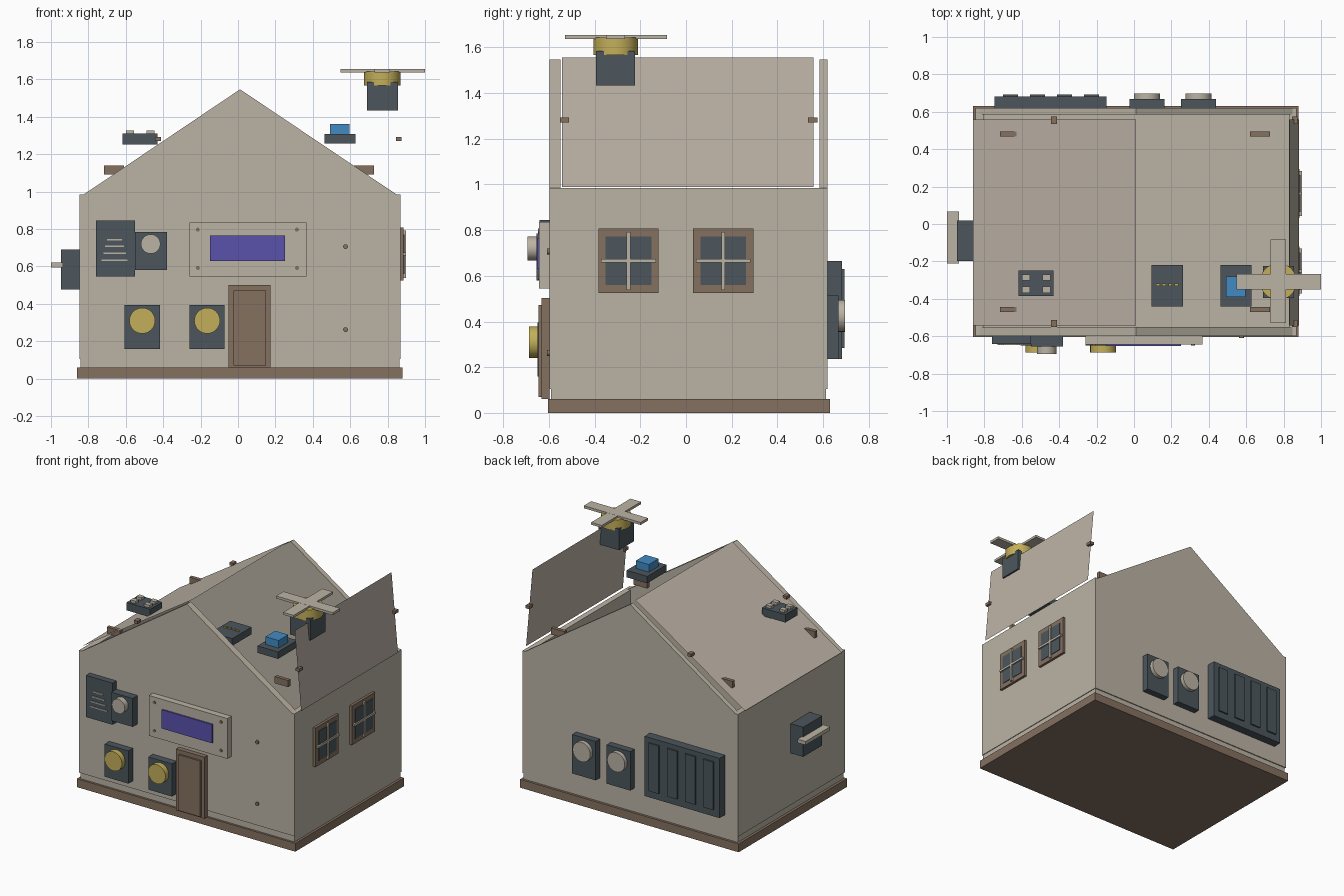
import bpy, bmesh, math
from mathutils import Matrix, Vector

if "Cube" in bpy.data.objects:
    bpy.data.objects.remove(bpy.data.objects["Cube"])


def material(name, rgb):
    m = bpy.data.materials.new(name)
    m.diffuse_color = (*rgb, 1)
    m.use_nodes = True
    m.node_tree.nodes["Principled BSDF"].inputs["Base Color"].default_value = m.diffuse_color
    return m


BEIGE = material("beige", (0.50, 0.455, 0.375))
ROOF = material("warm beige", (0.51, 0.45, 0.385))
BROWN = material("brown", (0.235, 0.165, 0.118))
SLATE = material("slate", (0.072, 0.094, 0.110))
YELLOW = material("yellow", (0.55, 0.43, 0.10))
BLUE = material("blue", (0.055, 0.26, 0.54))
VIOLET = material("violet", (0.10, 0.085, 0.41))


def finish(name, bm, mat):
    bmesh.ops.recalc_face_normals(bm, faces=bm.faces)
    me = bpy.data.meshes.new(name)
    bm.to_mesh(me)
    bm.free()
    me.materials.append(mat)
    ob = bpy.data.objects.new(name, me)
    bpy.context.collection.objects.link(ob)
    return ob


def box(name, mat, x, y, z):
    """Box from three (min, max) ranges."""
    bm = bmesh.new()
    size = [r[1] - r[0] for r in (x, y, z)]
    mid = Vector([(r[0] + r[1]) / 2 for r in (x, y, z)])
    bmesh.ops.create_cube(bm, size=1, matrix=Matrix.Translation(mid) @ Matrix.Diagonal((*size, 1)))
    return finish(name, bm, mat)


def disc(name, mat, centre, r, depth, axis="Y", sides=32):
    bm = bmesh.new()
    rot = Matrix.Rotation(math.pi / 2, 4, "X") if axis == "Y" else Matrix()
    bmesh.ops.create_cone(bm, cap_ends=True, segments=sides, radius1=r, radius2=r, depth=depth,
                          matrix=Matrix.Translation(centre) @ rot)
    return finish(name, bm, mat)


def prism(name, mat, profile, y0, y1):
    """Extrude an xz profile from y0 to y1."""
    bm = bmesh.new()
    f = bm.faces.new([bm.verts.new((x, y0, z)) for x, z in profile])
    r = bmesh.ops.extrude_face_region(bm, geom=[f])
    bmesh.ops.translate(bm, vec=(0, y1 - y0, 0),
                        verts=[v for v in r["geom"] if isinstance(v, bmesh.types.BMVert)])
    return finish(name, bm, mat)


def sheet(name, mat, low, high, y0, y1):
    """Thin roof panel between two xz points."""
    bm = bmesh.new()
    (xa, za), (xb, zb) = low, high
    bm.faces.new([bm.verts.new(p) for p in
                  ((xa, y0, za), (xa, y1, za), (xb, y1, zb), (xb, y0, zb))])
    return finish(name, bm, mat)


# Base, floor and hollow walls
box("base", BROWN, (-0.86, 0.88), (-0.605, 0.63), (0, 0.06))
box("floor", BEIGE, (-0.842, 0.863), (-0.59, 0.613), (0.06, 0.11))
WZ = (0.105, 0.985)
box("front_wall", BEIGE, (-0.848, 0.868), (-0.598, -0.55), WZ)
box("back_wall", BEIGE, (-0.848, 0.868), (0.585, 0.62), WZ)
box("left_wall", BEIGE, (-0.848, -0.805), (-0.55, 0.585), WZ)
box("right_wall", BEIGE, (0.828, 0.868), (-0.55, 0.585), WZ)

# Gables and roof panels, the right one swung open
gable = [(-0.825, 0.985), (0.848, 0.985), (0.011, 1.547)]
prism("front_gable", BEIGE, gable, -0.598, -0.55)
prism("back_gable", BEIGE, gable, 0.585, 0.62)
sheet("left_roof", ROOF, (-0.86, 0.99), (0.011, 1.555), -0.543, 0.558)
sheet("open_right_roof", ROOF, (0.883, 0.99), (0.832, 1.555), -0.543, 0.558)

# Roof clips and braces
for x in (-0.428, 0.86):
    for y in (-0.532, 0.555):
        box("roof_clip", BROWN, (x - 0.015, x + 0.015), (y - 0.02, y + 0.02), (1.272, 1.293))
for s in (-1, 1):
    for y in (-0.457, 0.482):
        x = sorted((s * 0.615 + 0.006, s * 0.722 + 0.006))
        box("roof_brace", BROWN, x, (y - 0.013, y + 0.013), (1.092, 1.14))

# Card reader with curved-wave bars
box("reader", SLATE, (-0.76, -0.55), (-0.642, -0.598), (0.545, 0.845))
for i in range(4):
    w, z = 0.04 + 0.01 * i, 0.744 - 0.037 * i
    box("reader_bar", BEIGE, (-0.66 - w, -0.66 + w), (-0.648, -0.64), (z - 0.004, z + 0.004))

# Round detector beside it
box("detector", SLATE, (-0.55, -0.38), (-0.655, -0.598), (0.58, 0.785))
disc("detector_disc", BEIGE, (-0.467, -0.674, 0.72), 0.052, 0.042)

# Display board
box("display_board", BEIGE, (-0.26, 0.365), (-0.643, -0.598), (0.545, 0.835))
box("display_screen", VIOLET, (-0.15, 0.25), (-0.653, -0.643), (0.63, 0.765))
for x in (-0.215, 0.315):
    for z in (0.592, 0.797):
        disc("display_screw", BROWN, (x, -0.645, z), 0.011, 0.008, sides=12)
for z in (0.262, 0.706):
    disc("wall_screw", BROWN, (0.575, -0.602, z), 0.013, 0.014, sides=12)

# Front sensors with yellow discs
for x in (-0.512, -0.165):
    box("front_sensor", SLATE, (x - 0.094, x + 0.094), (-0.65, -0.598), (0.16, 0.395))
    disc("front_sensor_disc", YELLOW, (x, -0.668, 0.31), 0.069, 0.04)

# Door
box("door_frame", BROWN, (-0.05, 0.175), (-0.632, -0.598), (0.06, 0.502))
box("door_panel", BROWN, (-0.025, 0.15), (-0.645, -0.632), (0.07, 0.472))

# Right windows
for y in (-0.252, 0.163):
    box("window_frame", BROWN, (0.868, 0.886), (y - 0.132, y + 0.132), (0.525, 0.807))
    box("window_pane", SLATE, (0.886, 0.89), (y - 0.1, y + 0.1), (0.56, 0.772))
    box("window_bar_upright", BEIGE, (0.886, 0.899), (y - 0.008, y + 0.008), (0.537, 0.793))
    box("window_bar_across", BEIGE, (0.886, 0.899), (y - 0.12, y + 0.12), (0.658, 0.674))

# Left servo and its arm
box("side_servo", SLATE, (-0.947, -0.848), (-0.197, 0.02), (0.477, 0.69))
box("side_servo_arm", BEIGE, (-1.0, -0.935), (-0.212, 0.068), (0.594, 0.62))

# Back battery case with four cells
box("battery_case", SLATE, (-0.745, -0.148), (0.62, 0.682), (0.235, 0.665))
for x in (-0.66, -0.517, -0.372, -0.227):
    box("battery_cell", SLATE, (x - 0.04, x + 0.04), (0.682, 0.693), (0.285, 0.63))

# Back sensors with pale discs
for x in (0.07, 0.345):
    box("back_sensor", SLATE, (x - 0.094, x + 0.094), (0.62, 0.668), (0.235, 0.515))
    disc("back_sensor_disc", BEIGE, (x, 0.682, 0.425), 0.07, 0.03)

# Keypad module
box("keypad", SLATE, (-0.617, -0.43), (-0.385, -0.248), (1.253, 1.31))
for x in (-0.577, -0.468):
    for y in (-0.352, -0.286):
        box("key", BEIGE, (x - 0.021, x + 0.021), (y - 0.017, y + 0.017), (1.31, 1.328))

# Pin module
box("pin_module", SLATE, (0.093, 0.262), (-0.44, -0.22), (1.253, 1.305))
for x in (0.128, 0.161, 0.194, 0.227):
    box("pin", YELLOW, (x - 0.01, x + 0.01), (-0.331, -0.319), (1.305, 1.314))

# Blue button module
box("button_module", SLATE, (0.463, 0.627), (-0.44, -0.22), (1.257, 1.307))
box("button", BLUE, (0.492, 0.596), (-0.39, -0.28), (1.307, 1.362))

# Fan
box("fan_motor", SLATE, (0.69, 0.855), (-0.395, -0.224), (1.433, 1.585))
disc("fan_hub", YELLOW, (0.772, -0.308, 1.605), 0.098, 0.076, axis="Z")
box("fan_blade_across", BEIGE, (0.548, 1.0), (-0.35, -0.266), (1.637, 1.655))
box("fan_blade_along", BEIGE, (0.73, 0.814), (-0.53, -0.084), (1.6375, 1.6545))

# Smooth the round parts, keeping rims sharp
for ob in bpy.data.objects:
    ob.select_set("disc" in ob.name or "hub" in ob.name)
    if ob.select_get():
        bpy.context.view_layer.objects.active = ob
bpy.ops.object.shade_smooth_by_angle(angle=math.radians(30))
